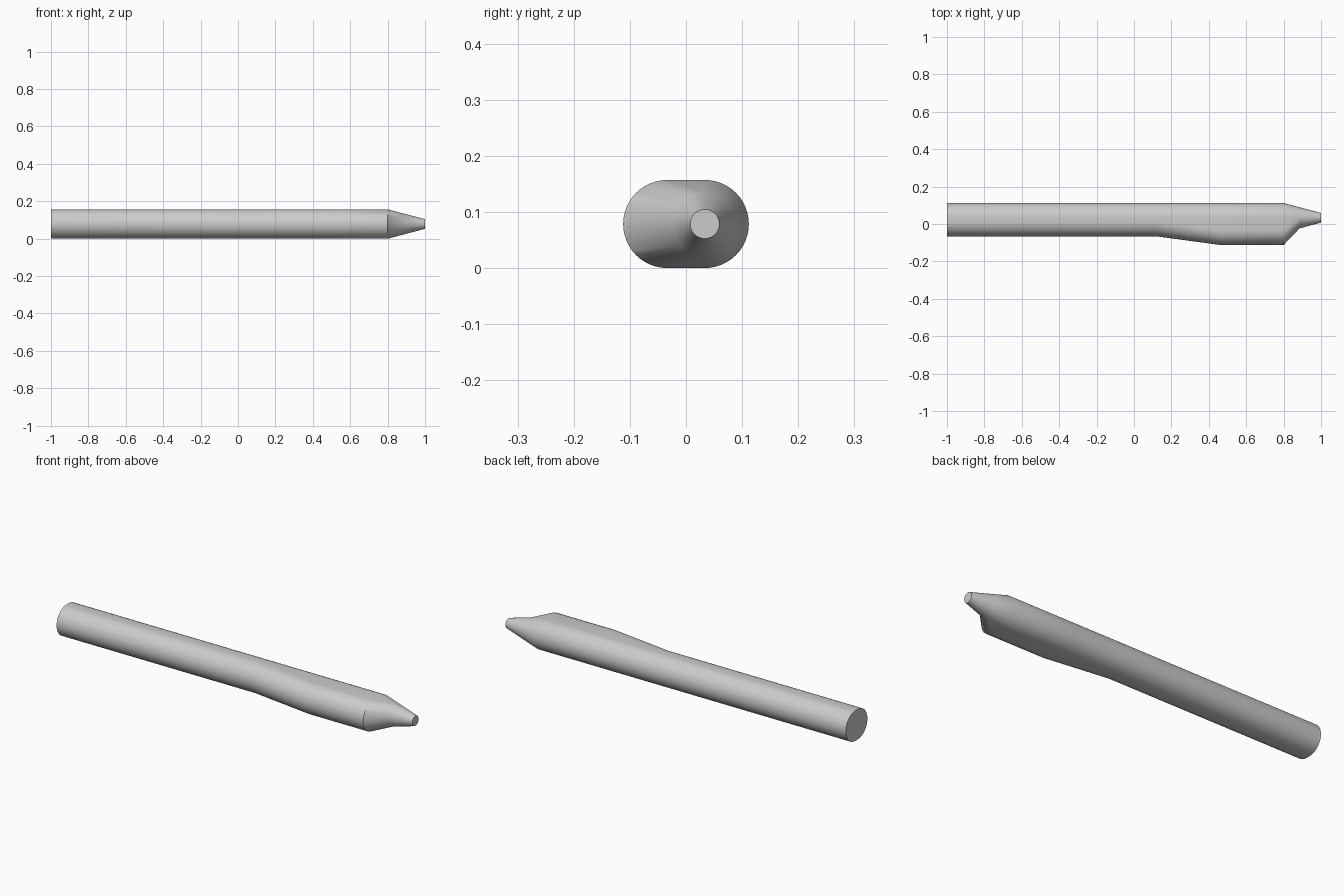
import bpy, bmesh, math

if "Cube" in bpy.data.objects:
    bpy.data.objects.remove(bpy.data.objects["Cube"])

HALF = 24      # segments per half circle
MID_Z = 0.0785
BACK_Y = 0.0335  # centre line of the back half circle

# Cross-sections along the shaft: x, radius, centre y of the front half circle
SECTIONS = [
    (-1.0, 0.0785, 0.0125),
    (0.12, 0.0785, 0.0125),
    (0.46, 0.0785, -0.0335),
    (0.80, 0.0785, -0.0335),
    (0.885, 0.056, 0.0325),
    (1.0, 0.026, 0.0335),
]


def stadium(bm, x, r, front_y):
    """Ring made of a back and a front half circle."""
    ring = []
    for centre, start in ((BACK_Y, -math.pi / 2), (front_y, math.pi / 2)):
        for i in range(HALF + 1):
            a = start + math.pi * i / HALF
            ring.append(bm.verts.new((x, centre + r * math.cos(a), MID_Z + r * math.sin(a))))
    return ring


# Shaft with grip bulge and tapered nose, lofted through the sections
bm = bmesh.new()
rings = [stadium(bm, *s) for s in SECTIONS]
for a, b in zip(rings, rings[1:]):
    n = len(a)
    for i in range(n):
        j = (i + 1) % n
        bm.faces.new((a[i], a[j], b[j], b[i]))
bm.faces.new(rings[0])
bm.faces.new(rings[-1])
bmesh.ops.remove_doubles(bm, verts=bm.verts, dist=1e-5)
bmesh.ops.recalc_face_normals(bm, faces=bm.faces)
mesh = bpy.data.meshes.new("pen_body")
bm.to_mesh(mesh)
bm.free()

grey = bpy.data.materials.new("light grey")
grey.diffuse_color = (0.6, 0.6, 0.6, 1)
grey.use_nodes = True
grey.node_tree.nodes["Principled BSDF"].inputs["Base Color"].default_value = grey.diffuse_color
mesh.materials.append(grey)

body = bpy.data.objects.new("pen_body", mesh)
bpy.context.collection.objects.link(body)
bpy.context.view_layer.objects.active = body
body.select_set(True)
bpy.ops.object.shade_smooth_by_angle(angle=math.radians(40))
